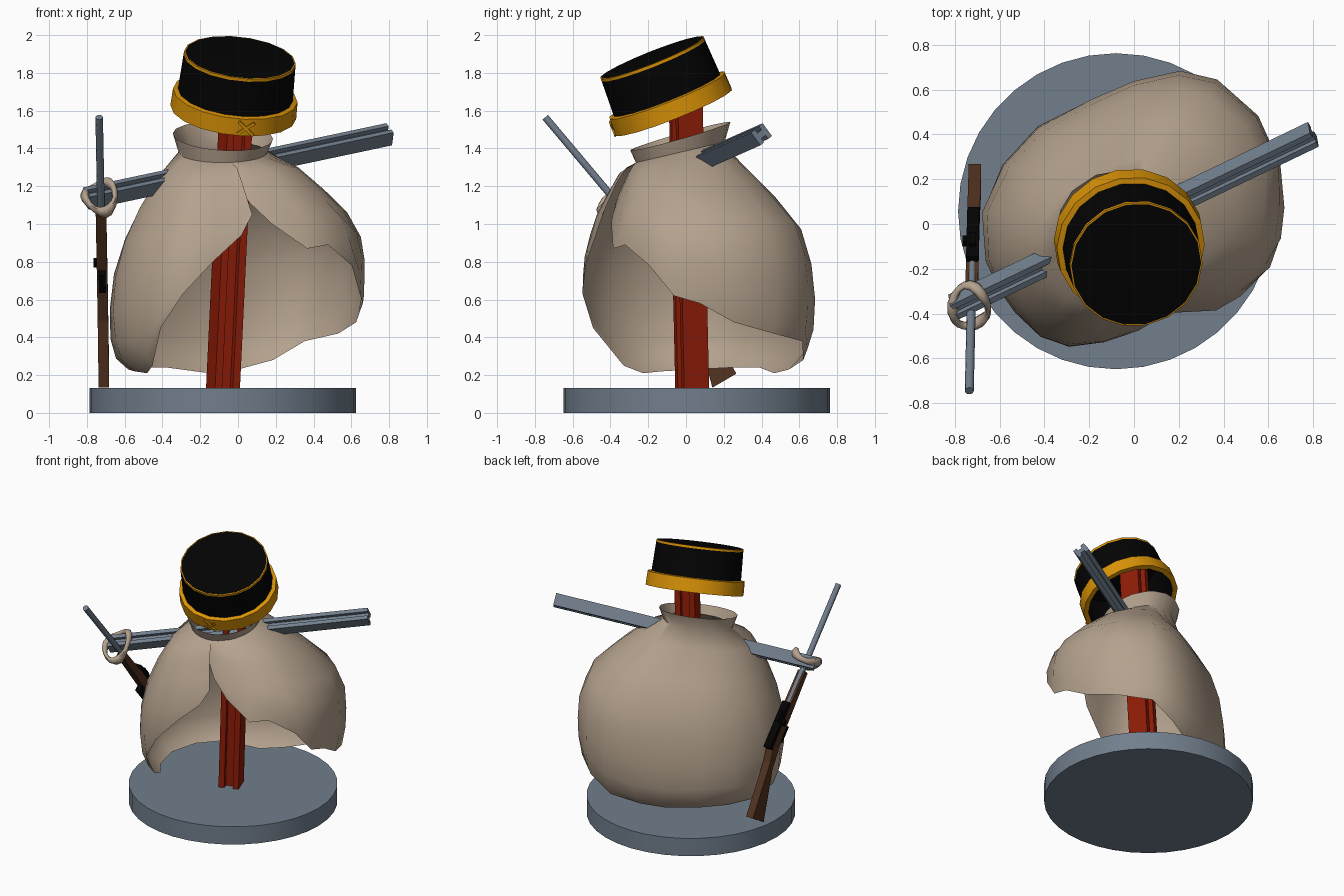
import bpy, bmesh, math
from mathutils import Vector, Matrix

if "Cube" in bpy.data.objects:
    bpy.data.objects.remove(bpy.data.objects["Cube"])


def material(name, rgb):
    m = bpy.data.materials.new(name)
    m.diffuse_color = (*rgb, 1)
    m.use_nodes = True
    m.node_tree.nodes["Principled BSDF"].inputs["Base Color"].default_value = m.diffuse_color
    return m


STEEL = material("slate steel", (0.165, 0.21, 0.265))
CLOTH = material("tan cloth", (0.46, 0.36, 0.27))
RED = material("red paint", (0.28, 0.012, 0.002))
BLACK = material("black", (0.001, 0.001, 0.001))
GOLD = material("gold", (0.70, 0.29, 0.002))
WOOD = material("brown wood", (0.085, 0.033, 0.014))


def build(name, verts, faces, mats, ids=None, smooth=None, fix=True):
    me = bpy.data.meshes.new(name)
    me.from_pydata([tuple(v) for v in verts], [], faces)
    for m in mats:
        me.materials.append(m)
    if ids:
        for p, i in zip(me.polygons, ids):
            p.material_index = i
    if fix:
        bm = bmesh.new()
        bm.from_mesh(me)
        bmesh.ops.recalc_face_normals(bm, faces=bm.faces)
        bm.to_mesh(me)
        bm.free()
    ob = bpy.data.objects.new(name, me)
    bpy.context.collection.objects.link(ob)
    if smooth:
        bpy.ops.object.select_all(action='DESELECT')
        ob.select_set(True)
        bpy.context.view_layer.objects.active = ob
        bpy.ops.object.shade_smooth_by_angle(angle=math.radians(smooth))
    return ob


def prism(name, poly, start, ax, ay, sweep, mat, smooth=None):
    """Sweep a 2D outline, lying in the ax/ay plane, along a vector."""
    n = len(poly)
    a = [Vector(start) + ax * u + ay * v for u, v in poly]
    faces = [(i, (i + 1) % n, n + (i + 1) % n, n + i) for i in range(n)]
    faces += [tuple(range(n)), tuple(range(n, 2 * n))]
    return build(name, a + [p + sweep for p in a], faces, [mat], None, smooth)


def frame(axis, hint):
    z = axis.normalized()
    x = hint.cross(z).normalized()
    return x, z.cross(x)


def circle(r, n):
    return [(r * math.cos(2 * math.pi * i / n), r * math.sin(2 * math.pi * i / n)) for i in range(n)]


def rect(u0, u1, v0, v1):
    return [(u0, v0), (u1, v0), (u1, v1), (u0, v1)]


def h_profile(w, h, t, web):
    q = [(w, h), (w, -h), (w - t, -h), (w - t, -web)]
    left = [(-u, v) for u, v in q]
    return q + [left[3], left[2], left[1], left[0], (t - w, h), (t - w, web), (w - t, web), (w - t, h)]


def interp(table, x):
    for (x0, y0), (x1, y1) in zip(table, table[1:]):
        if x <= x1:
            k = max(0, (x - x0) / (x1 - x0))
            return y0 + (y1 - y0) * k
    return table[-1][1]


X, Y, Z = Vector((1, 0, 0)), Vector((0, 1, 0)), Vector((0, 0, 1))

# round base
prism("base_disc", circle(0.705, 36), (-0.08, 0.057, 0), X, Y, Z * 0.132, STEEL, 30)

# upright and crossbar, both H-section beams
p, q = Vector((-0.08, 0.033, 0.12)), Vector((0.0, -0.005, 1.80))
turn = math.radians(20)
ux, uy = frame(q - p, Vector((-math.sin(turn), math.cos(turn), 0)))
prism("upright_post", h_profile(0.07, 0.07, 0.04, 0.03), p, ux, uy, q - p, RED)
p, q = Vector((-0.805, -0.37, 1.135)), Vector((0.80, 0.40, 1.475))
ux, uy = frame(q - p, Z)
roll = Matrix.Rotation(math.radians(35), 3, q - p)
prism("crossbar", h_profile(0.044, 0.042, 0.028, 0.018), p, roll @ ux, roll @ uy, q - p, STEEL)

# cloak: angle from the front (towards +x), hem height, widest radius
COLS = [(6, 1.20, 0.50), (12, 1.11, 0.51), (22, 1.0, 0.52), (40, 0.87, 0.57), (52, 0.89, 0.61),
        (68, 0.78, 0.655), (80, 0.62, 0.67), (92, 0.58, 0.68), (108, 0.48, 0.70), (128, 0.42, 0.72),
        (148, 0.38, 0.72), (162, 0.28, 0.68), (180, 0.23, 0.60), (200, 0.21, 0.55), (228, 0.24, 0.58),
        (250, 0.24, 0.63), (270, 0.23, 0.69), (288, 0.22, 0.71), (300, 0.21, 0.71), (310, 0.25, 0.71),
        (323, 0.45, 0.71), (334, 0.63, 0.68), (347, 0.80, 0.61), (362, 0.94, 0.56), (370, 1.05, 0.56)]
HIGH = [(0.2, 0.68), (0.42, 0.9), (0.6, 0.98), (0.87, 1), (1.03, 0.92), (1.23, 0.68), (1.36, 0.47), (1.45, 0.38)]
LOW = [(0.2, 0.8), (0.28, 0.95), (0.42, 1), (0.6, 0.98), (0.73, 0.95), (0.87, 0.89), (1.03, 0.78),
       (1.23, 0.55), (1.36, 0.40), (1.45, 0.35)]
DROPS = (0.1, 0.25, 0.4, 0.56, 0.72, 0.86, 0.95, 1)
verts = []
for deg, hem, wide in COLS:
    f = math.radians(deg)
    d = Vector((math.sin(f), -math.cos(f), 0))
    nape = 1.38 - 0.055 * math.cos(f)
    rim = 1.465 - 0.075 * math.cos(f) - 0.015 * math.sin(f)
    neck = Vector((-0.08, -0.03, 0))
    verts += [neck + d * 0.265 + Z * rim, neck + d * 0.235 + Z * nape]
    w = 0.5 + 0.5 * math.cos(f - math.radians(55))
    for t in DROPS:
        z = nape + (hem - nape) * t
        k = min(1, max(0, (1.4 - z) / 0.4))
        r = wide * (w * interp(HIGH, z) + (1 - w) * interp(LOW, z))
        verts.append(neck.lerp(Vector((0, 0.05, 0)), k) + d * r + Z * z)
n = len(DROPS) + 2
faces = [(c * n + r, c * n + r + 1, c * n + n + r + 1, c * n + n + r)
         for c in range(len(COLS) - 1) for r in range(n - 1)]
build("cloak", verts, faces, [CLOTH], None, 60, False)

# tilted cap turned from one profile: radius, height, colour of the ring above
lo, hi = Vector((-0.025, -0.065, 1.593)), Vector((0.01, -0.18, 1.882))
cap = Matrix.Translation(lo) @ Z.rotation_difference(hi - lo).to_matrix().to_4x4()
PROFILE = [(0.285, 0.285, 0), (0.30, 0.0, 1), (0.335, 0.0, 1), (0.332, 0.095, 1), (0.306, 0.10, 0),
           (0.298, 0.296, 1), (0.298, 0.312, 1), (0.291, 0.313, 0)]
S = 18
verts = [cap @ Vector((u, v, h)) for r, h, _ in PROFILE for u, v in circle(r, S)]
faces, ids = [], []
for k in range(len(PROFILE) - 1):
    for i in range(S):
        j = (i + 1) % S
        faces.append((k * S + i, k * S + j, k * S + S + j, k * S + S + i))
        ids.append(PROFILE[k][2])
faces += [tuple(range(S)), tuple(range(7 * S, 8 * S))]
build("cap", verts, faces, [BLACK, GOLD], ids + [0, 0], 30)

# crossed badge on the cap band
rot = cap.to_3x3()
for side in (-1, 1):
    a = math.radians(40 * side)
    prism("cap_badge_bar", rect(-0.055, 0.055, -0.008, 0.008), cap @ Vector((0.07, -0.328, 0.045)),
          rot @ Vector((math.cos(a), 0, math.sin(a))), rot @ Vector((-math.sin(a), 0, math.cos(a))),
          rot @ Vector((0, -0.009, 0)), GOLD)

# rifle: u runs from the muzzle to the butt, v is its upper side
tip = Vector((-0.735, -0.745, 1.565))
u = Vector((0.015, 0.644, -0.765)).normalized()
v = Vector((0, 0.765, 0.644))
prism("rifle_barrel", circle(0.02, 10), tip, X, v, u * 0.95, STEEL, 40)
STOCK = [(0.64, 0.012), (0.9, 0.016), (1.2, 0.01), (1.3, -0.03), (1.69, -0.10),
         (1.665, -0.245), (1.33, -0.09), (1.1, -0.05), (0.64, -0.03)]
prism("rifle_stock", STOCK, tip - X * 0.028, u, v, X * 0.056, WOOD)
for name, box, x0, wide in (("rifle_receiver", (0.88, 1.22, -0.005, 0.045), -0.027, 0.054),
                            ("rifle_sight", (0.95, 1.03, 0.035, 0.06), -0.015, 0.03),
                            ("rifle_bolt", (1.0, 1.04, 0.0, 0.03), -0.045, 0.04),
                            ("rifle_magazine", (1.02, 1.14, -0.09, -0.03), -0.018, 0.036)):
    prism(name, rect(*box), tip + X * x0, u, v, X * wide, BLACK)

# cloth tie round the crossbar end and the rifle: one thick, uneven loop
ta, tb = frame(Vector((-0.05, -0.63, 0.77)), X)
axis = tb.cross(ta)
verts, faces = [], []
M, T = 18, 6
for i in range(M):
    f = 2 * math.pi * i / M
    out = tb * math.sin(f) + ta * math.cos(f)
    tube = 0.024 + 0.007 * math.sin(3 * f)
    mid = Vector((-0.73, -0.37, 1.145)) + ta * math.cos(f) * 0.115 + tb * math.sin(f) * 0.08
    mid += axis * 0.02 * math.sin(2 * f + 0.6)
    for j in range(T):
        g = 2 * math.pi * j / T
        verts.append(mid + out * math.cos(g) * tube * 0.8 + axis * math.sin(g) * tube * 1.2)
        faces.append((i * T + j, i * T + (j + 1) % T, (i + 1) % M * T + (j + 1) % T, (i + 1) % M * T + j))
build("cloth_tie", verts, faces, [CLOTH], None, 70)
